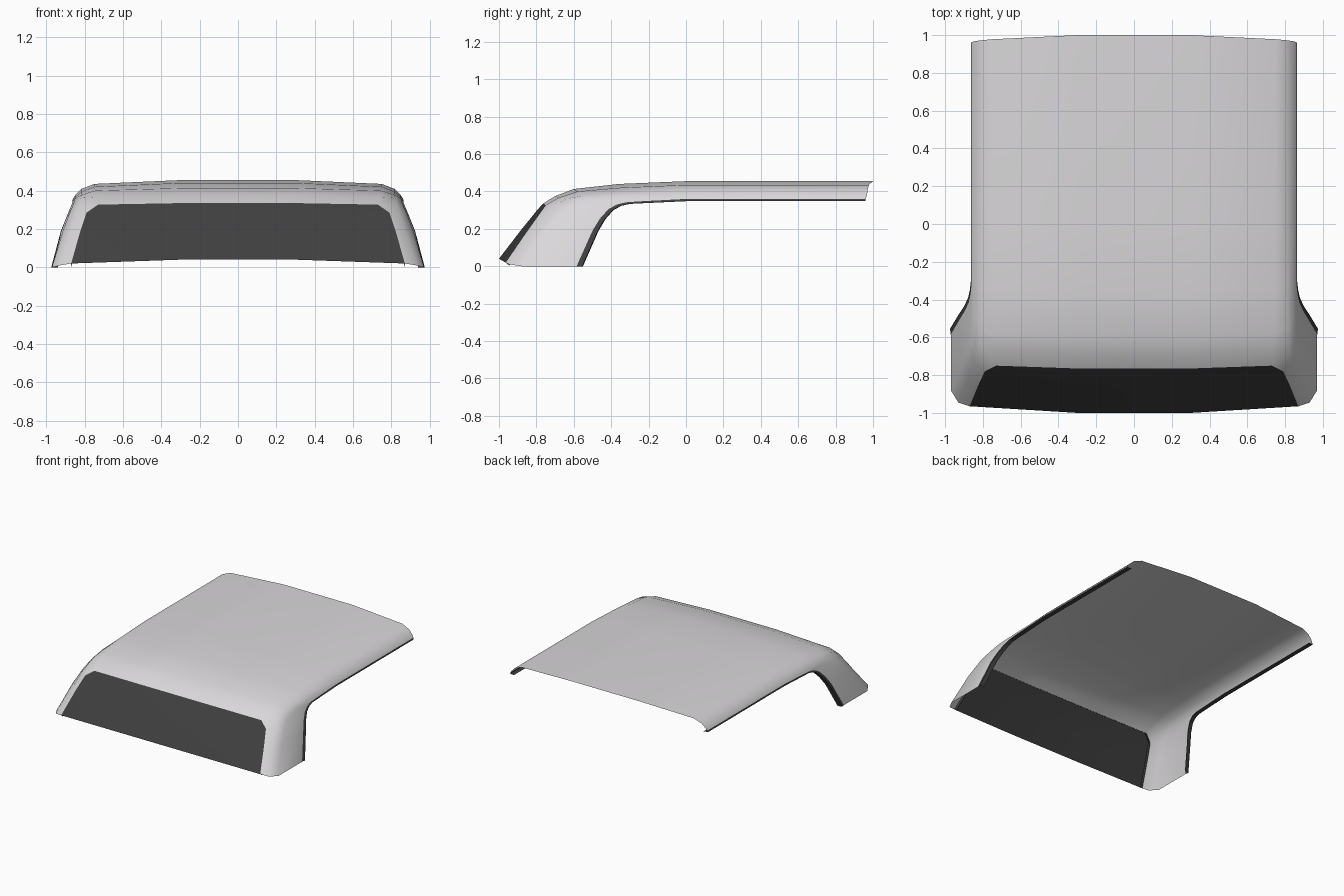
import bpy
from mathutils import Vector

if "Cube" in bpy.data.objects:
    bpy.data.objects.remove(bpy.data.objects["Cube"])


def material(name, c):
    m = bpy.data.materials.new(name)
    m.diffuse_color = (*c, 1)
    m.use_nodes = True
    m.node_tree.nodes["Principled BSDF"].inputs["Base Color"].default_value = m.diffuse_color
    return m


GREY = material("light_grey_paint", (0.70, 0.685, 0.70))
DARK = material("dark_glass", (0.05, 0.05, 0.05))

# Half cross-sections, front foot to rear edge:
# centre (y, z), then (x, y, z) of pane edge, corner, side, rear/lower edge
ROWS = [
    (-1.0, .04, .87, -.965, .02, .93, -.945, .01, .97, -.88, 0, .97, -.585, 0),
    (-.885, .19, .825, -.855, .18, .875, -.82, .18, .915, -.755, .185, .92, -.50, .19),
    (-.80, .295, .79, -.78, .285, .845, -.735, .285, .88, -.67, .28, .895, -.46, .255),
    (-.765, .335, .73, -.75, .327, .825, -.69, .335, .865, -.62, .315, .875, -.415, .305),
    (-.70, .375, .74, -.68, .367, .82, -.63, .362, .855, -.56, .34, .865, -.37, .33),
    (-.60, .413, .745, -.58, .40, .817, -.55, .378, .852, -.48, .357, .86, -.32, .342),
    (-.36, .44, .75, -.35, .42, .815, -.33, .395, .85, -.30, .366, .86, -.25, .347),
    (0, .455, .75, 0, .435, .815, 0, .41, .85, 0, .375, .86, 0, .36),
    (1.0, .455, .75, .978, .435, .815, .972, .41, .85, .966, .375, .86, .96, .36),
]


def section(r):
    y, z = r[:2]
    return [Vector((0, y, z)), Vector((.3, y, z))] + \
           [Vector(r[k:k + 3]) for k in range(2, 14, 3)]


GRID = [section(r) for r in ROWS]


def surface(name, rows, keep, mat, smooth=True):
    """Mirrored sheet from rows of points; keep(i, j) picks the quads."""
    n = len(rows[0])
    faces = [(i * n + j, i * n + j + 1, (i + 1) * n + j + 1, (i + 1) * n + j)
             for i in range(len(rows) - 1) for j in range(n - 1) if keep(i, j)]
    used = sorted({v for f in faces for v in f})
    index = {v: k for k, v in enumerate(used)}
    me = bpy.data.meshes.new(name)
    me.from_pydata([rows[v // n][v % n] for v in used], [],
                   [[index[v] for v in f] for f in faces])
    me.materials.append(mat)
    for p in me.polygons:
        p.use_smooth = smooth
    ob = bpy.data.objects.new(name, me)
    bpy.context.collection.objects.link(ob)
    mod = ob.modifiers.new("mirror", 'MIRROR')
    mod.use_clip = True
    return ob


def is_pane(i, j):
    return i < 3 and j < 2


# Roof shell with front pillars, and the windscreen set in it
surface("roof_shell", GRID, lambda i, j: not is_pane(i, j), GREY)
surface("windscreen", GRID, is_pane, DARK)

# Dark trim along the pillar rear edges and roof sides, with inward flange
trim = []
for i, row in enumerate(GRID):
    p = row[-1]
    t = max(0, 1 - i / 7)
    q = p + Vector((.004, .03 * t ** .5, -.012 * (1 - t)))
    trim.append([p, q, q + Vector((-.035, .004, 0))])
surface("edge_trim", trim, lambda i, j: True, DARK, False)

# Seal lip behind the windscreen border
border = [GRID[i][2] for i in range(4)] + [GRID[3][1], GRID[3][0]]
back = Vector((0, .02, -.016))
seal = [[p, p + back] for p in border]
surface("windscreen_seal", seal, lambda i, j: True, DARK, False)
